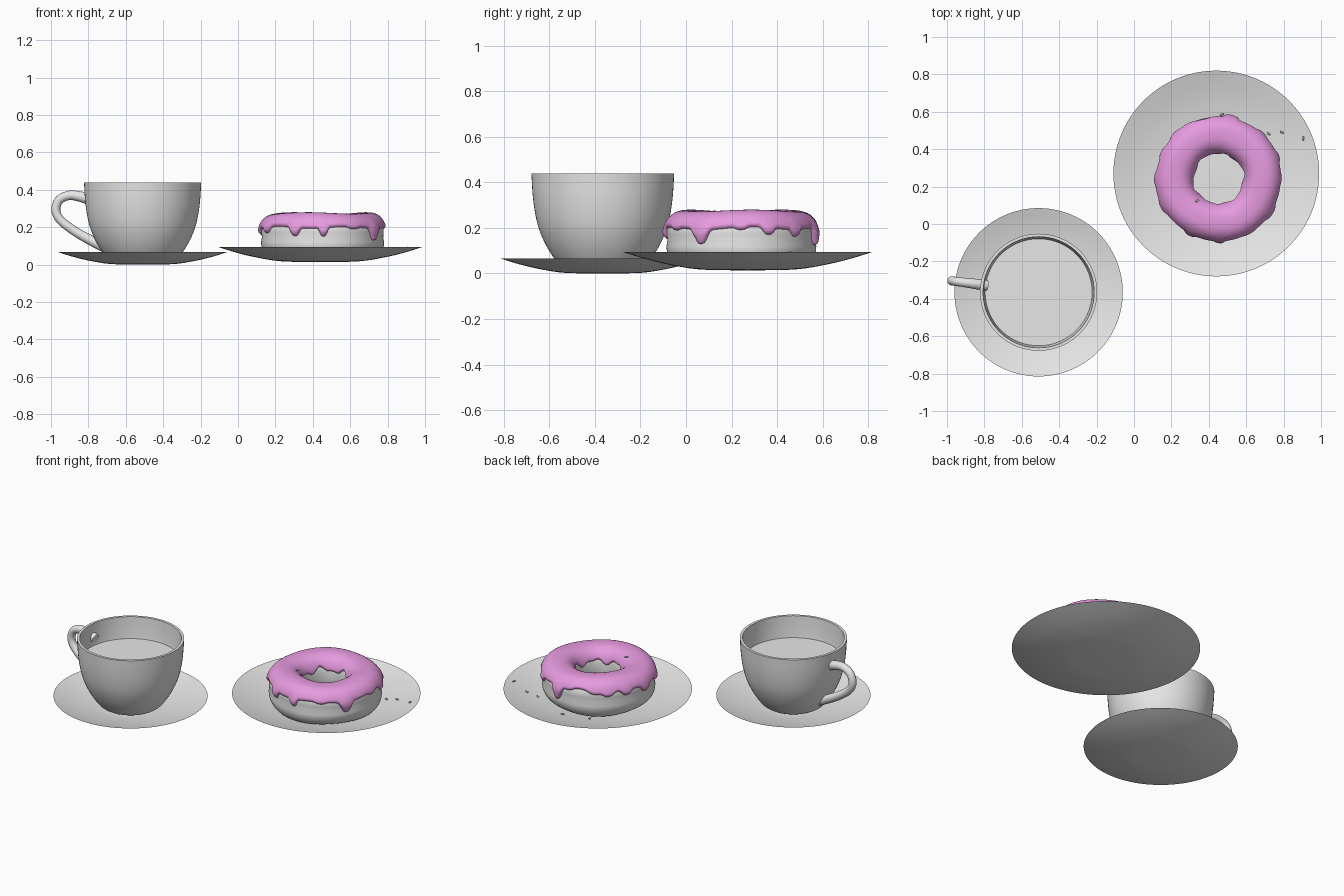
import bpy, bmesh, math
from mathutils import Vector

if "Cube" in bpy.data.objects:
    bpy.data.objects.remove(bpy.data.objects["Cube"])


def material(name, rgb):
    m = bpy.data.materials.new(name)
    m.diffuse_color = (*rgb, 1)
    m.use_nodes = True
    m.node_tree.nodes["Principled BSDF"].inputs["Base Color"].default_value = m.diffuse_color
    return m


GREY = material("china_grey", (0.8, 0.8, 0.8))
PINK = material("icing_pink", (0.88, 0.36, 0.82))
CUP = (-0.51, -0.365)
PLATE = (0.44, 0.27)
DONUT = (0.452, 0.243)


def finish(name, bm, mat, loc=(0, 0, 0), angle=40):
    bmesh.ops.remove_doubles(bm, verts=bm.verts, dist=1e-5)
    bmesh.ops.recalc_face_normals(bm, faces=bm.faces)
    me = bpy.data.meshes.new(name)
    bm.to_mesh(me)
    bm.free()
    me.materials.append(mat)
    ob = bpy.data.objects.new(name, me)
    bpy.context.collection.objects.link(ob)
    ob.location = loc
    bpy.ops.object.select_all(action='DESELECT')
    ob.select_set(True)
    bpy.context.view_layer.objects.active = ob
    bpy.ops.object.shade_smooth_by_angle(angle=math.radians(angle))
    return ob


def grid_solid(rows, closed_section=False):
    """Skin a list of sections that runs round in a circle."""
    bm = bmesh.new()
    vs = [[bm.verts.new(p) for p in row] for row in rows]
    n, m = len(rows), len(rows[0])
    for i in range(n):
        for j in range(m if closed_section else m - 1):
            a, b = vs[i], vs[(i + 1) % n]
            k = (j + 1) % m
            bm.faces.new((a[j], b[j], b[k], a[k]))
    return bm


def catmull(pts, steps=4):
    out = []
    for i in range(len(pts) - 1):
        p = [Vector(pts[max(0, min(len(pts) - 1, i + k))]) for k in (-1, 0, 1, 2)]
        for s in range(steps):
            t = s / steps
            out.append(0.5 * (2 * p[1] + (p[2] - p[0]) * t
                              + (2 * p[0] - 5 * p[1] + 4 * p[2] - p[3]) * t * t
                              + (3 * p[1] - p[0] - 3 * p[2] + p[3]) * t ** 3))
    return out + [Vector(pts[-1])]


def lathe(name, prof, centre, segs=72):
    rows = []
    for i in range(segs):
        a = 2 * math.pi * i / segs
        rows.append([(r * math.cos(a), r * math.sin(a), z) for r, z in prof])
    bm = grid_solid(rows)
    bmesh.ops.remove_doubles(bm, verts=bm.verts, dist=1e-5)
    bmesh.ops.dissolve_degenerate(bm, edges=bm.edges, dist=1e-6)
    return finish(name, bm, GREY, (*centre, 0))


def dish(name, centre, under):
    """Shallow thin dish: smooth underside plus offset top."""
    low = catmull(under)
    top = [Vector((p.x, p.y + 0.007 * (1 - p.x / under[-1][0]))) for p in low]
    return lathe(name, low + top[::-1], centre, 96)


# saucer and plate
dish("saucer", CUP, [(0, 0), (0.12, 0.001), (0.2, 0.006), (0.3, 0.024), (0.38, 0.044), (0.45, 0.066)])
plate_under = [(0, 0.014), (0.15, 0.015), (0.25, 0.022), (0.37, 0.044), (0.46, 0.067), (0.55, 0.095)]
dish("plate", PLATE, plate_under)

# cup with wall thickness
outer = catmull([(0, 0.012), (0.13, 0.012), (0.178, 0.025), (0.213, 0.065), (0.25, 0.125),
                 (0.28, 0.195), (0.298, 0.27), (0.308, 0.35), (0.313, 0.438)])
inner = catmull([(0.297, 0.438), (0.292, 0.36), (0.282, 0.28), (0.255, 0.18),
                 (0.2, 0.08), (0.15, 0.04), (0, 0.035)])
lathe("cup", outer + inner, CUP)

# drink surface
bm = bmesh.new()
bmesh.ops.create_circle(bm, cap_ends=True, segments=72, radius=0.287)
finish("drink", bm, GREY, (*CUP, 0.302))

# handle: (distance from the cup axis, height, tube radius)
path = catmull([(0.28, 0.345, 0.03), (0.33, 0.362, 0.028), (0.395, 0.37, 0.025), (0.45, 0.345, 0.024),
                (0.468, 0.29, 0.024), (0.44, 0.235, 0.024), (0.36, 0.175, 0.025),
                (0.27, 0.125, 0.027), (0.19, 0.085, 0.028)], 5)
ang = math.radians(172.5)
out_dir = Vector((math.cos(ang), math.sin(ang), 0))
side = Vector((-math.sin(ang), math.cos(ang), 0))
bm = bmesh.new()
rings = []
for i, p in enumerate(path):
    t = path[min(i + 1, len(path) - 1)] - path[max(i - 1, 0)]
    t = (out_dir * t.x + Vector((0, 0, t.y))).normalized()
    nrm = t.cross(side)
    c = out_dir * p.x + Vector((0, 0, p.y))
    rings.append([bm.verts.new(c + p.z * (side * math.cos(k * math.pi / 8) + nrm * math.sin(k * math.pi / 8)))
                  for k in range(16)])
for a, b in zip(rings, rings[1:]):
    for k in range(16):
        bm.faces.new((a[k], b[k], b[(k + 1) % 16], a[(k + 1) % 16]))
bm.faces.new(rings[0])
bm.faces.new(rings[-1])
finish("handle", bm, GREY, (*CUP, 0))

# doughnut: squared-off ring section
RC, A, B, ZC, E = 0.235, 0.096, 0.117, 0.146, 0.8


def spow(v, e):
    return math.copysign(abs(v) ** e, v)


def section(phi, th, grow=0.0):
    z = ZC + (B + grow) * spow(math.sin(phi), E)
    z += 0.004 * math.sin(phi) * math.sin(3 * th + 1)
    r = RC + (A + grow) * spow(math.cos(phi), E)
    if math.cos(phi) > 0:  # soft waist round the outside
        r -= 0.007 * math.exp(-((z - 0.15) / 0.025) ** 2)
    r += 0.003 * math.sin(4 * th)
    return (r * math.cos(th), r * math.sin(th), z)


N = 120
rows = [[section(2 * math.pi * j / 40, 2 * math.pi * i / N) for j in range(40)] for i in range(N)]
finish("doughnut", grid_solid(rows, True), GREY, (*DONUT, 0), 60)

# icing drips: (angle, width in degrees, length)
DRIPS = [(243, 5, 0.045), (271, 4, 0.045), (327, 6.5, 0.062), (21, 5, 0.03), (46, 5, 0.03),
         (78, 6, 0.08), (106, 10, -0.025), (135, 6, 0.02), (155, 6, 0.03), (180, 6, 0.035),
         (207, 6, 0.03), (300, 6, 0.012), (0, 5, 0.012)]


def edge_phi(z):
    return math.asin(max(-1, min(1, spow((z - ZC) / B, 1 / E))))


N, M = 300, 36
rows = []
for i in range(N):
    th = 2 * math.pi * i / N
    deg = 360 * i / N
    drop = bulge = 0
    for a, w, length in DRIPS:
        d = (deg - a + 180) % 360 - 180
        g = math.exp(-abs(d / w) ** 3)
        drop += g * length
        bulge += g * max(0, length)
    lo = edge_phi(0.197 + 0.006 * math.sin(5 * th + 1) - drop)
    hi = math.pi - edge_phi(0.19 + 0.013 * math.sin(6 * th) + 0.007 * math.sin(11 * th))
    row = []
    for j in range(M):
        s = j / (M - 1)
        s = s * s * (3 - 2 * s)  # finer rows towards both rims
        phi = lo + (hi - lo) * s
        rim = min(1, min(s, 1 - s) / 0.05)
        thick = -0.003 + 0.016 * math.sqrt(1 - (1 - rim) ** 2)
        if phi < 0.9:
            thick += 0.14 * bulge * rim * (0.9 - phi) / 0.9
        row.append(section(phi, th, thick))
    rows.append(row)
finish("icing", grid_solid(rows), PINK, (*DONUT, 0), 60)


# loose sprinkles lying on the plate
def plate_height(x, y):
    r = math.hypot(x - PLATE[0], y - PLATE[1])
    for (r0, z0), (r1, z1) in zip(plate_under, plate_under[1:]):
        if r <= r1:
            return z0 + (z1 - z0) * (r - r0) / (r1 - r0) + 0.007
    return 0.095


def sprinkle(name, x, y, z, turn):
    bm = bmesh.new()
    bmesh.ops.create_uvsphere(bm, u_segments=10, v_segments=8, radius=0.005)
    for v in bm.verts:
        v.co.z += math.copysign(0.006, v.co.z) if abs(v.co.z) > 1e-5 else 0
    ob = finish(name, bm, GREY, (x, y, z))
    ob.rotation_euler = (0, math.pi / 2, math.radians(turn))


for i, (x, y, turn) in enumerate([(0.79, 0.49, -20), (0.905, 0.457, 85), (0.72, 0.482, -30),
                                  (0.31, 0.535, 100), (0.47, 0.585, 20)]):
    sprinkle(f"sprinkle_{i + 1}", x, y, plate_height(x, y) + 0.004, turn)
sprinkle("sprinkle_on_icing", 0.338, 0.125, 0.272, 40)
